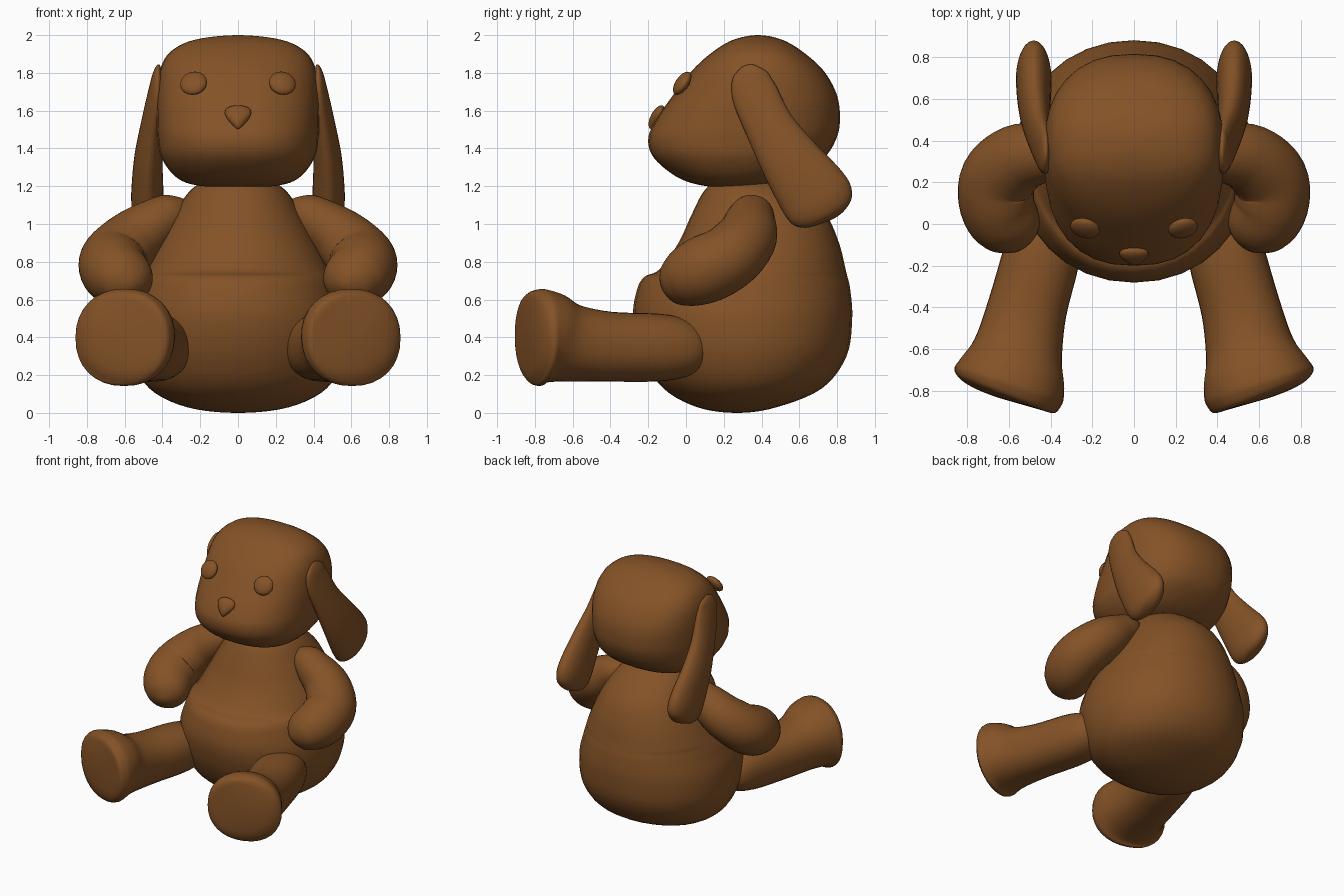
import bpy, bmesh, math
from mathutils import Vector, Matrix

if "Cube" in bpy.data.objects:
    bpy.data.objects.remove(bpy.data.objects["Cube"])

brown = bpy.data.materials.new("plush brown")
brown.diffuse_color = (0.23, 0.085, 0.02, 1)
brown.use_nodes = True
brown.node_tree.nodes["Principled BSDF"].inputs["Base Color"].default_value = brown.diffuse_color


def finish(name, bm, mirror=False):
    bmesh.ops.recalc_face_normals(bm, faces=bm.faces)
    mesh = bpy.data.meshes.new(name)
    bm.to_mesh(mesh)
    bm.free()
    mesh.materials.append(brown)
    mesh.polygons.foreach_set("use_smooth", [True] * len(mesh.polygons))
    ob = bpy.data.objects.new(name, mesh)
    bpy.context.collection.objects.link(ob)
    if mirror:
        ob.modifiers.new("mirror", "MIRROR").use_mirror_merge = False
    return ob


def spline(rings, steps):
    """Smooth curve through rings (x, y, z, ru, rv); ends close as round poles."""
    def ghost(r):
        return r[:3] + (-r[3], -r[4])
    p = [ghost(rings[1])] + rings + [ghost(rings[-2])]
    out = []
    for i in range(1, len(p) - 2):
        for s in range(steps):
            t = s / steps
            out.append([0.5 * (2 * b + (c - a) * t + (2 * a - 5 * b + 4 * c - d) * t * t
                               + (3 * b - a - 3 * c + d) * t ** 3)
                        for a, b, c, d in zip(*p[i - 1:i + 3])])
    return out + [list(rings[-1])]


def loft(name, rings, ref=None, n=2.0, mirror=False, steps=5, sides=32):
    """Skin superellipse rings; upright frames unless ref guides a swept path."""
    pts = spline(rings, steps)
    bm = bmesh.new()
    loops = []
    for i, q in enumerate(pts):
        c = Vector(q[:3])
        u, v = Vector((1, 0, 0)), Vector((0, 1, 0))
        if ref:
            t = Vector(pts[min(i + 1, len(pts) - 1)][:3]) - Vector(pts[max(i - 1, 0)][:3])
            u = t.cross(Vector(ref)).normalized()
            v = u.cross(t).normalized()
        if i in (0, len(pts) - 1):
            loops.append([bm.verts.new(c)])
            continue
        ring = []
        for k in range(sides):
            a = 2 * math.pi * k / sides
            ca, sa = math.cos(a), math.sin(a)
            x = math.copysign(abs(ca) ** (2 / n), ca) * q[3]
            y = math.copysign(abs(sa) ** (2 / n), sa) * q[4]
            ring.append(bm.verts.new(c + u * x + v * y))
        loops.append(ring)
    for a, b in zip(loops, loops[1:]):
        for k in range(sides):
            j = (k + 1) % sides
            if len(a) == 1:
                bm.faces.new((a[0], b[k], b[j]))
            elif len(b) == 1:
                bm.faces.new((a[k], a[j], b[0]))
            else:
                bm.faces.new((a[k], a[j], b[j], b[k]))
    return finish(name, bm, mirror)


def upright(levels):
    """Levels (z, half width, front y, back y) to rings."""
    return [(0, (f + b) / 2, z, w, (b - f) / 2) for z, w, f, b in levels]


# Body: pear shape with a belly fold
loft("body", upright([
    (0.0, 0, 0.27, 0.27), (0.03, 0.27, 0.06, 0.48), (0.13, 0.47, -0.12, 0.72),
    (0.3, 0.56, -0.23, 0.85), (0.5, 0.57, -0.28, 0.88), (0.65, 0.53, -0.26, 0.87),
    (0.72, 0.505, -0.22, 0.855), (0.76, 0.485, -0.14, 0.845), (0.9, 0.42, -0.04, 0.81),
    (1.05, 0.34, 0.03, 0.74), (1.18, 0.25, 0.1, 0.6), (1.25, 0.13, 0.2, 0.46),
    (1.27, 0, 0.33, 0.33)]), n=2.1)

# Head: boxy, with the snout leaning forward
loft("head", upright([
    (1.19, 0, 0.25, 0.25), (1.205, 0.22, 0.08, 0.42), (1.25, 0.33, -0.05, 0.58),
    (1.35, 0.405, -0.17, 0.73), (1.45, 0.425, -0.2, 0.795), (1.55, 0.43, -0.16, 0.815),
    (1.68, 0.43, -0.07, 0.8), (1.81, 0.415, 0.03, 0.73), (1.91, 0.36, 0.14, 0.62),
    (1.975, 0.23, 0.25, 0.51), (2.0, 0, 0.38, 0.38)]), n=2.4)

# Ears: flat flaps widening towards the tip
loft("ears", [
    (0.42, 0.35, 1.845, 0, 0), (0.425, 0.348, 1.80, 0.085, 0.025),
    (0.43, 0.36, 1.70, 0.12, 0.045), (0.455, 0.44, 1.52, 0.13, 0.06),
    (0.475, 0.55, 1.34, 0.16, 0.075), (0.48, 0.67, 1.17, 0.19, 0.085),
    (0.48, 0.725, 1.09, 0.18, 0.08), (0.475, 0.755, 1.04, 0.12, 0.055),
    (0.475, 0.765, 1.02, 0, 0)], ref=(1, 0, 0), mirror=True)

# Arms: bent at the elbow, paws towards the belly
loft("arms", [
    (0.27, 0.36, 1.12, 0, 0), (0.32, 0.355, 1.08, 0.095, 0.09),
    (0.42, 0.34, 1.015, 0.135, 0.13), (0.55, 0.315, 0.92, 0.165, 0.16),
    (0.65, 0.22, 0.82, 0.18, 0.175), (0.655, 0.09, 0.755, 0.18, 0.18),
    (0.60, -0.02, 0.71, 0.16, 0.15), (0.57, -0.09, 0.69, 0.11, 0.1),
    (0.555, -0.13, 0.68, 0, 0)], ref=(0, 0, 1), mirror=True)

# Legs: stretched forward and outward, ending in broad flat soles
loft("legs", [
    (0.40, 0.11, 0.34, 0, 0), (0.41, 0.06, 0.34, 0.13, 0.12),
    (0.43, -0.1, 0.345, 0.18, 0.175), (0.51, -0.4, 0.35, 0.19, 0.185),
    (0.555, -0.6, 0.37, 0.215, 0.205), (0.585, -0.72, 0.395, 0.26, 0.245),
    (0.605, -0.785, 0.40, 0.27, 0.255), (0.62, -0.825, 0.40, 0.22, 0.2),
    (0.625, -0.84, 0.40, 0, 0)], ref=(0, 0, 1), n=2.2, mirror=True)


def button(name, loc, size, tilt, turn=0, taper=0.0, mirror=False):
    """Flattened sphere lying on the face; taper narrows its lower end."""
    bm = bmesh.new()
    bmesh.ops.create_uvsphere(bm, u_segments=24, v_segments=14, radius=1)
    for v in bm.verts:
        v.co.x *= 1 + taper * v.co.z
        v.co = Vector([a * b for a, b in zip(v.co, size)])
    bm.transform(Matrix.Translation(loc) @ Matrix.Rotation(turn, 4, "Z")
                 @ Matrix.Rotation(tilt, 4, "X"))
    return finish(name, bm, mirror)


# Face
button("eyes", (0.235, -0.02, 1.745), (0.072, 0.033, 0.07), math.radians(-33),
       turn=math.radians(14), mirror=True)
button("nose", (0, -0.155, 1.565), (0.062, 0.032, 0.07), math.radians(-28), taper=0.6)
